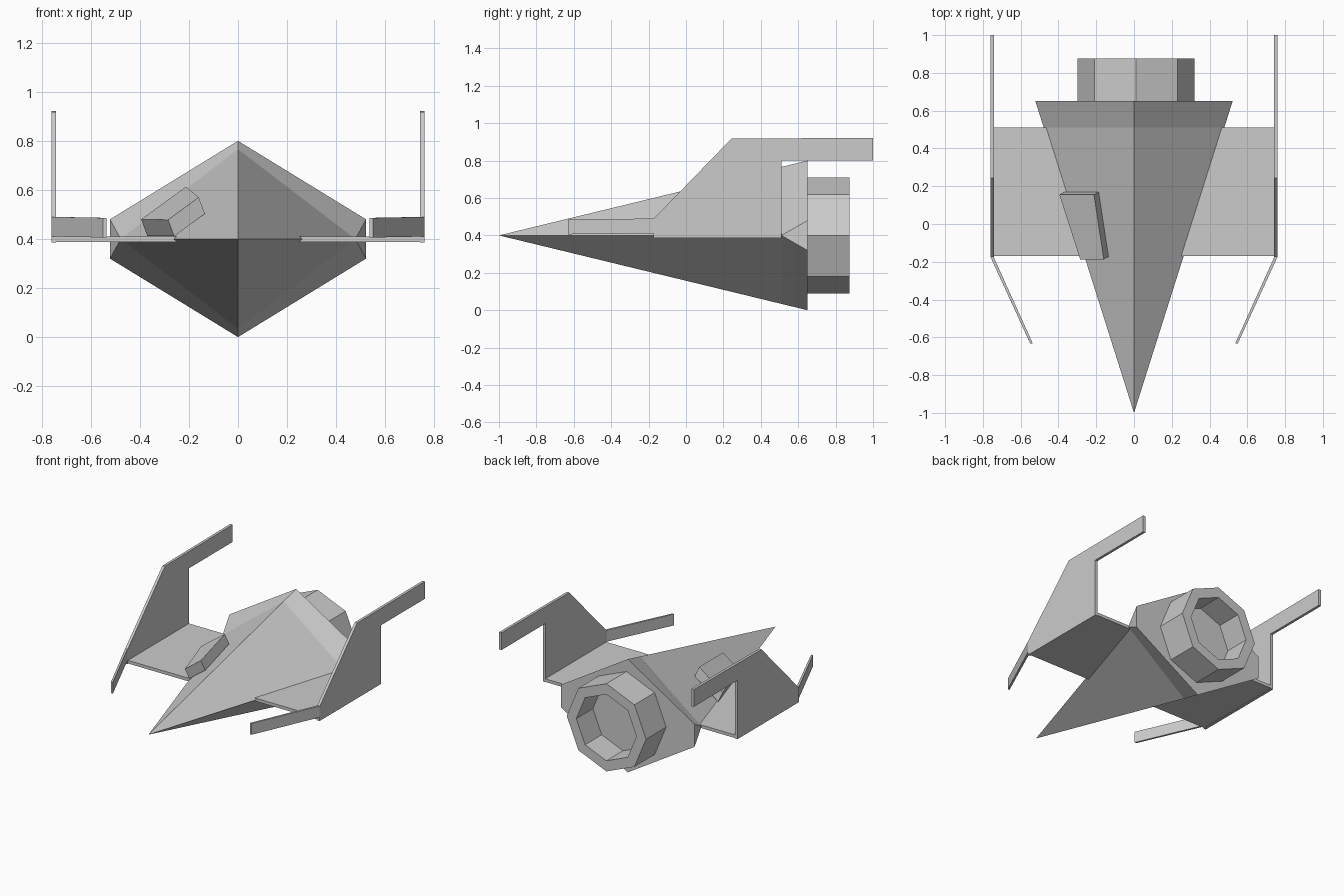
import bpy, math
from mathutils import Vector

if "Cube" in bpy.data.objects:
    bpy.data.objects.remove(bpy.data.objects["Cube"])


def mesh_object(name, verts, faces):
    me = bpy.data.meshes.new(name)
    me.from_pydata([tuple(v) for v in verts], [], faces)
    me.update()
    ob = bpy.data.objects.new(name, me)
    bpy.context.collection.objects.link(ob)
    return ob


def prism(name, profile, offset):
    """Extrude a closed 3D outline along an offset vector."""
    n = len(profile)
    base = [Vector(p) for p in profile]
    verts = base + [p + Vector(offset) for p in base]
    faces = [list(range(n))[::-1], list(range(n, 2 * n))]
    faces += [[i, (i + 1) % n, n + (i + 1) % n, n + i] for i in range(n)]
    # make the normals face outwards whatever the winding of the outline
    normal = sum((base[i].cross(base[(i + 1) % n]) for i in range(n)), Vector())
    if normal.dot(Vector(offset)) < 0:
        faces = [f[::-1] for f in faces]
    return mesh_object(name, verts, faces)


# Hull: pointed nose, diamond section, then a six-sided stern
hull = mesh_object("hull", [
    (0, -1, .4),
    (0, .51, .766), (-.478, .51, .4), (0, .51, .034), (.478, .51, .4),
    (0, .65, .8), (-.522, .65, .48), (-.522, .65, .32),
    (0, .65, 0), (.522, .65, .32), (.522, .65, .48)],
    [(0, 1, 2), (0, 2, 3), (0, 3, 4), (0, 4, 1),
     (1, 5, 6, 2), (2, 6, 7), (2, 7, 8, 3),
     (3, 8, 9, 4), (4, 9, 10), (4, 10, 5, 1),
     (10, 9, 8, 7, 6, 5)])

# Wing plate through the hull
prism("wing", [(-.745, -.17, .388), (.745, -.17, .388),
               (.745, .512, .388), (-.745, .512, .388)], (0, 0, .022))

# Upright fins with a rear boom, and inward-angled front arms
fin_profile = [(-.175, .385), (.51, .385), (.51, .8), (1, .8), (1, .922),
               (.243, .917), (-.175, .487)]
for side, s in (("left", -1), ("right", 1)):
    prism(side + "_fin", [(s * .742, y, z) for y, z in fin_profile],
          (s * .019, 0, 0))
    prism(side + "_front_arm",
          [(s * .761, -.172, .41), (s * .744, -.172, .41),
           (s * .536, -.632, .406), (s * .55, -.632, .406)], (0, 0, .08))

# Hollow octagonal engine nozzle
SIDES = 8
verts, faces = [], []
for r, y in ((.31, .64), (.31, .875), (.235, .875), (.235, .69)):
    for i in range(SIDES):
        a = i * math.tau / SIDES
        verts.append((.01 + r * math.cos(a), y, .4 + r * math.sin(a)))
for k in range(3):
    for i in range(SIDES):
        j = (i + 1) % SIDES
        a, b = k * SIDES, (k + 1) * SIDES
        faces.append((a + i, b + i, b + j, a + j))
faces += [list(range(SIDES)), list(range(4 * SIDES - 1, 3 * SIDES - 1, -1))]
mesh_object("engine_nozzle", verts, faces)

# Raised hatch on the left upper slope
prism("hatch", [(-.395, .155, .48), (-.212, .155, .613),
                (-.16, -.187, .57), (-.285, -.187, .478)],
      (.025, .014, -.067))
